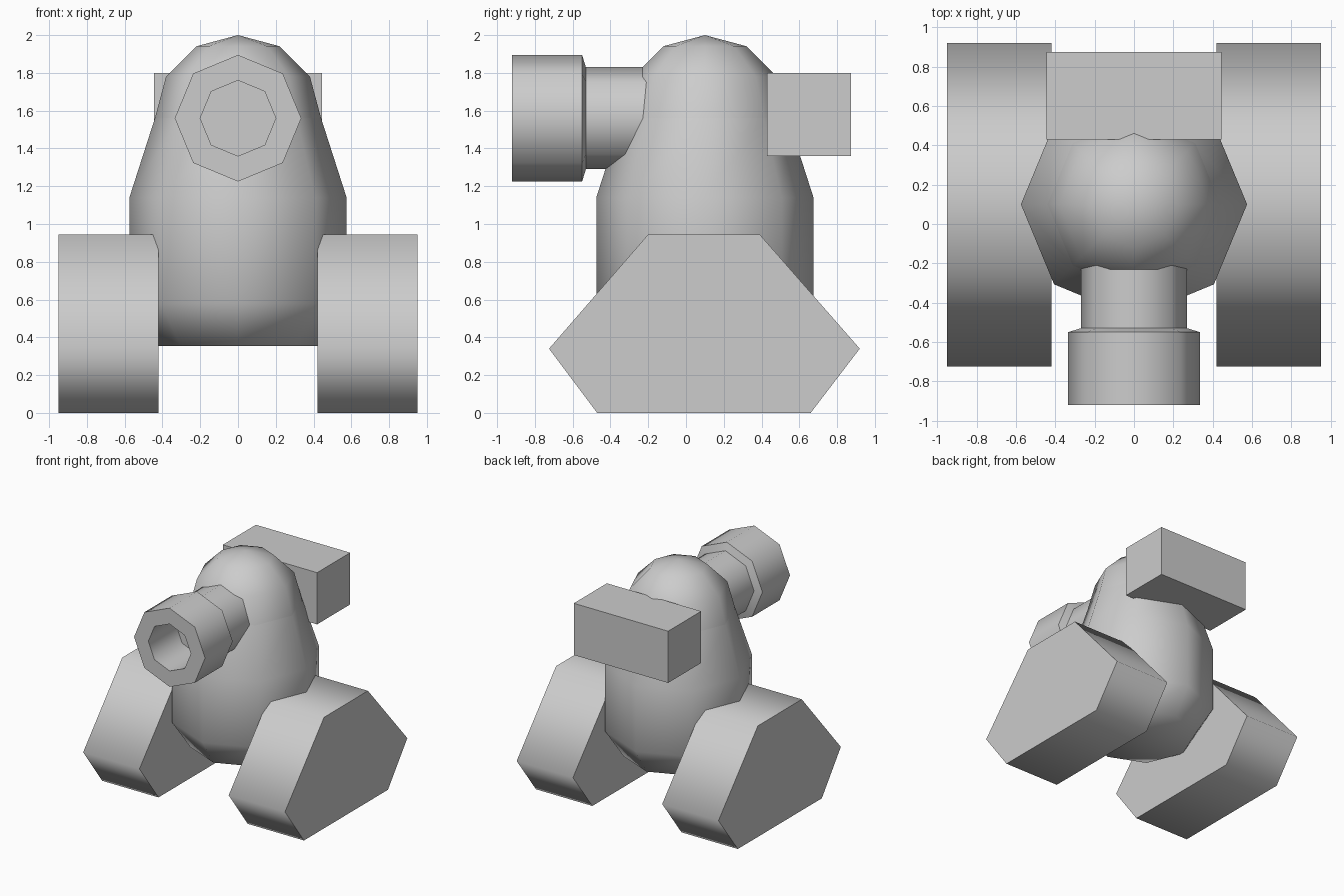
import bpy, bmesh, math
from mathutils import Matrix, Vector

cube = bpy.data.objects.get("Cube")
if cube:
    bpy.data.objects.remove(cube, do_unlink=True)

grey = bpy.data.materials.new("light_grey")
grey.use_nodes = True
COLOUR = (0.604, 0.604, 0.604, 1)
grey.diffuse_color = COLOUR
bsdf = next(n for n in grey.node_tree.nodes if n.type == 'BSDF_PRINCIPLED')
bsdf.inputs["Base Color"].default_value = COLOUR


def finish(name, bm, smooth_angle=None):
    """Turn a bmesh into a coloured object, smooth below the given angle."""
    bmesh.ops.recalc_face_normals(bm, faces=bm.faces)
    mesh = bpy.data.meshes.new(name)
    bm.to_mesh(mesh)
    bm.free()
    mesh.materials.append(grey)
    obj = bpy.data.objects.new(name, mesh)
    bpy.context.collection.objects.link(obj)
    if smooth_angle:
        bpy.ops.object.select_all(action='DESELECT')
        obj.select_set(True)
        bpy.context.view_layer.objects.active = obj
        bpy.ops.object.shade_smooth_by_angle(angle=math.radians(smooth_angle))
    return obj


def lathe(name, profile, matrix, smooth_angle):
    """Spin (radius, height) points into an eight-sided solid."""
    bm = bmesh.new()
    verts = [bm.verts.new((r, 0, h)) for r, h in profile]
    edges = [bm.edges.new(pair) for pair in zip(verts, verts[1:])]
    bmesh.ops.spin(bm, geom=verts + edges, cent=(0, 0, 0), axis=(0, 0, 1),
                   angle=2 * math.pi, steps=8)
    bmesh.ops.remove_doubles(bm, verts=bm.verts, dist=1e-4)
    bm.transform(matrix)
    return finish(name, bm, smooth_angle)


# Body: tapered barrel with a narrowed base
upright = Matrix.Translation((0, 0.10, 0))
lathe("body", [(0, 0.355), (0.43, 0.355), (0.575, 0.58), (0.575, 1.14),
               (0.44, 1.56), (0, 1.56)], upright, 70)

# Head: half dome resting on the body
dome = [(0.44 * math.cos(math.radians(a)), 1.56 + 0.44 * math.sin(math.radians(a)))
        for a in (0, 30, 60)]
lathe("head", dome + [(0, 2.0)], upright, 70)

# Cannon: thin barrel, wide muzzle and a hollow bore, pointing forward
forward = Matrix.Translation((0, 0, 1.56)) @ Matrix.Rotation(math.pi / 2, 4, 'X')
lathe("cannon", [(0, 0.15), (0.27, 0.15), (0.27, 0.53), (0.335, 0.55),
                 (0.335, 0.92), (0.20, 0.92), (0.20, 0.55), (0, 0.55)],
      forward, 60)

# Back pack: plain box behind the head
bm = bmesh.new()
bmesh.ops.create_cube(bm, size=1, matrix=Matrix.Translation((0, 0.652, 1.58))
                      @ Matrix.Diagonal((0.888, 0.445, 0.44, 1)))
finish("back_box", bm)

# Treads: six-sided side profile, extruded sideways
TREAD = [(-0.47, 0), (0.66, 0), (0.92, 0.34), (0.39, 0.945),
         (-0.20, 0.945), (-0.725, 0.34)]
for name, x in (("left_tread", 0.42), ("right_tread", -0.95)):
    bm = bmesh.new()
    side = bm.faces.new([bm.verts.new((x, y, z)) for y, z in TREAD])
    ext = bmesh.ops.extrude_face_region(bm, geom=[side], use_keep_orig=True)
    moved = [g for g in ext["geom"] if isinstance(g, bmesh.types.BMVert)]
    bmesh.ops.translate(bm, verts=moved, vec=Vector((0.53, 0, 0)))
    finish(name, bm, 85)
